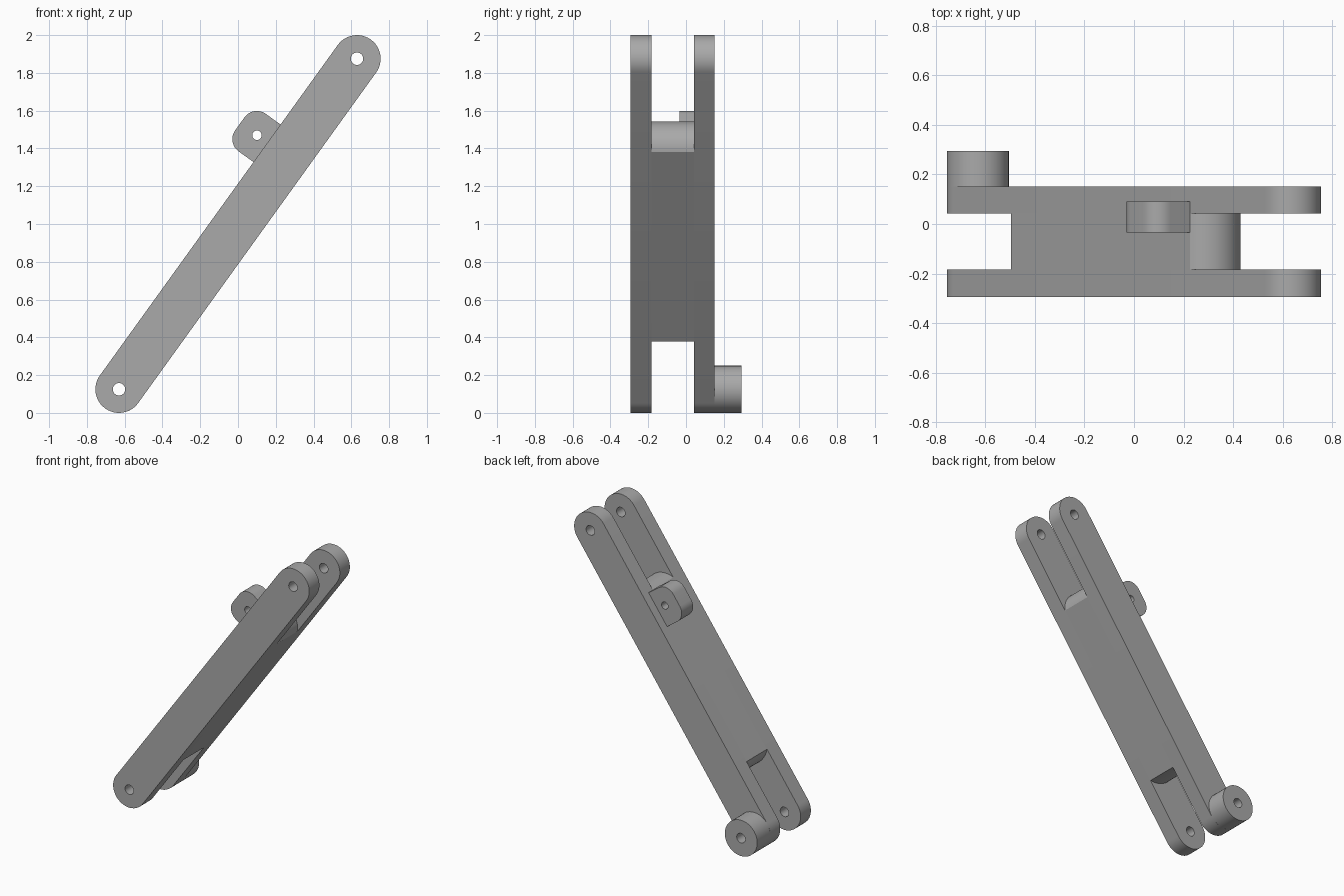
import bpy, bmesh
from math import sin, cos, pi, hypot, asin, atan

cube = bpy.data.objects.get("Cube")
if cube:
    bpy.data.objects.remove(cube)

# Arm axis runs diagonally in the xz plane between two pivots
PIVOT_X, PIVOT_Z = 0.63, 0.875
HALF = hypot(PIVOT_X, PIVOT_Z)
UX, UZ = PIVOT_X / HALF, PIVOT_Z / HALF
R = 0.125
HOLE = 0.033

grey = bpy.data.materials.new("matte_grey")
grey.use_nodes = True
colour = (0.4, 0.4, 0.4, 1)
grey.diffuse_color = colour
grey.node_tree.nodes["Principled BSDF"].inputs["Base Color"].default_value = colour


def arc(s, n, r, start, end, steps=24):
    """Points along an arc, in arm coordinates (along, across)."""
    angles = [start + (end - start) * i / steps for i in range(steps + 1)]
    return [(s + r * cos(a), n + r * sin(a)) for a in angles]


def circle(s, n, r):
    return arc(s, n, r, 0, 2 * pi, 40)[:-1]


def plate(name, y0, y1, outline, holes=()):
    """Extrude an outline with holes from y0 to y1 and tilt it along the arm."""
    bm = bmesh.new()
    edges = []
    for loop in [outline, *holes]:
        verts = [bm.verts.new((s * UX - n * UZ, y0, 1 + s * UZ + n * UX)) for s, n in loop]
        edges += [bm.edges.new((verts[i - 1], v)) for i, v in enumerate(verts)]
    bmesh.ops.triangle_fill(bm, edges=edges, use_beauty=True, normal=(0, -1, 0))
    result = bmesh.ops.extrude_face_region(bm, geom=bm.faces[:], use_keep_orig=True)
    moved = [g for g in result["geom"] if isinstance(g, bmesh.types.BMVert)]
    bmesh.ops.translate(bm, verts=moved, vec=(0, y1 - y0, 0))
    bmesh.ops.recalc_face_normals(bm, faces=bm.faces[:])
    mesh = bpy.data.meshes.new(name)
    bm.to_mesh(mesh)
    bm.free()
    mesh.materials.append(grey)
    obj = bpy.data.objects.new(name, mesh)
    bpy.context.collection.objects.link(obj)
    bpy.ops.object.select_all(action="DESELECT")
    obj.select_set(True)
    bpy.context.view_layer.objects.active = obj
    bpy.ops.object.shade_smooth_by_angle()


def bulged_end(s, bulge, sign):
    """Shallow convex end across the full arm width."""
    half_angle = 2 * atan(bulge / R)
    radius = R / sin(half_angle)
    centre = s - sign * radius * cos(half_angle)
    base = 0 if sign > 0 else pi
    return arc(centre, 0, radius, base - half_angle, base + half_angle)


# Side plates with round ends and pivot holes
stadium = arc(HALF, 0, R, -pi / 2, pi / 2) + arc(-HALF, 0, R, pi / 2, 3 * pi / 2)
pivots = [circle(HALF, 0, HOLE), circle(-HALF, 0, HOLE)]
for name, y0, y1 in (("front_side_plate", -0.295, -0.183), ("back_side_plate", 0.042, 0.152)):
    plate(name, y0, y1, stadium, pivots)

# Solid core between the plates, leaving a fork at each end
plate("core", -0.183, 0.042, bulged_end(0.56, 0.076, 1) + bulged_end(-0.675, 0.05, -1))

# Round boss on the back of the lower pivot
plate("pivot_boss", 0.152, 0.295, circle(-HALF, 0, R), [circle(-HALF, 0, HOLE)])

# Rounded lug on the upper edge
low, high, top, r = 0.314, 0.559, 0.302, 0.08
lug = [(low, 0.1), (high, 0.1)]
lug += arc(high - r, top - r, r, 0, pi / 2, 12) + arc(low + r, top - r, r, pi / 2, pi, 12)
plate("lug", -0.035, 0.09, lug, [circle(0.44, 0.193, 0.025)])
